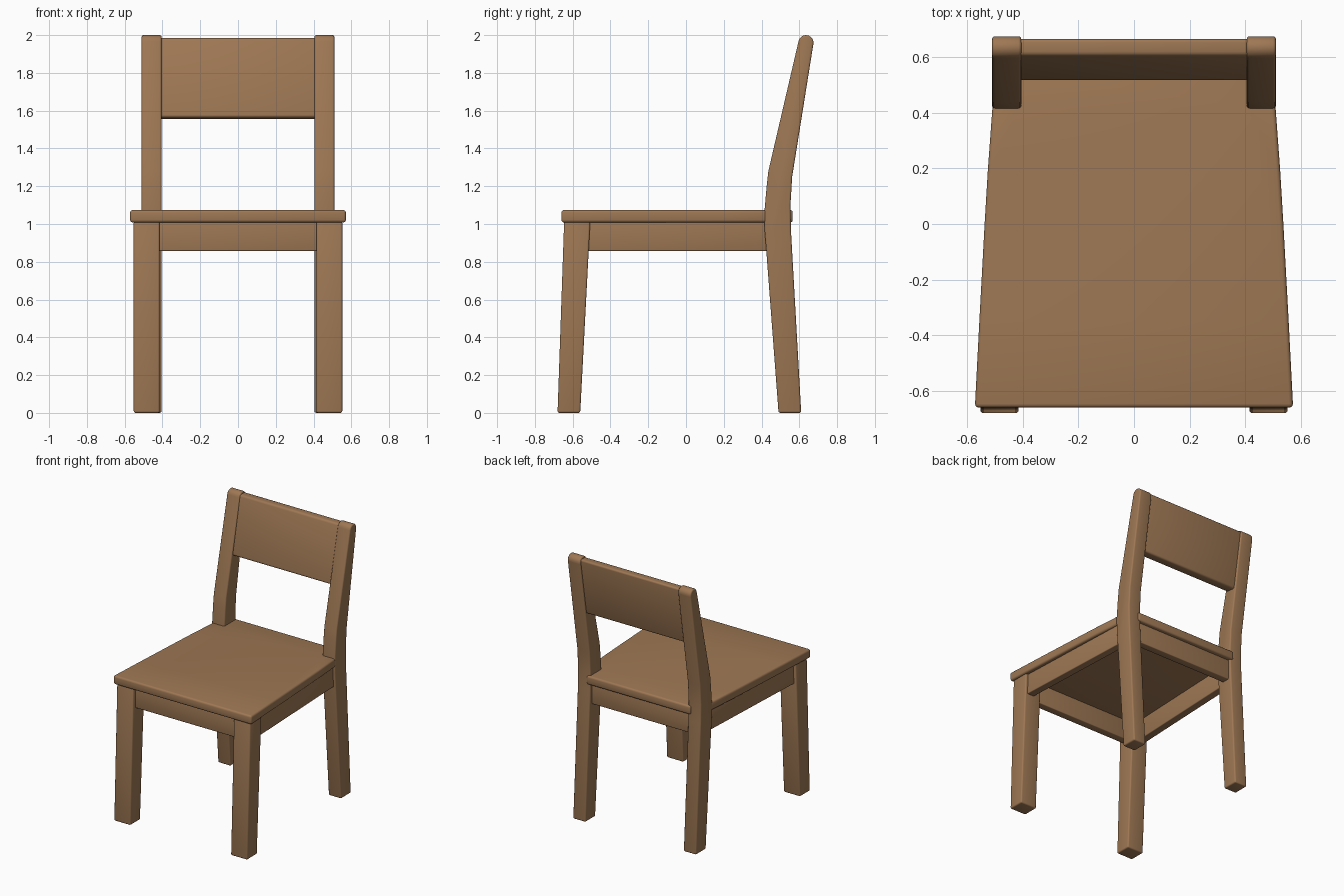
import bpy, bmesh, math

cube = bpy.data.objects.get("Cube")
if cube:
    bpy.data.objects.remove(cube, do_unlink=True)

WOOD = (0.342, 0.186, 0.088, 1.0)
wood = bpy.data.materials.new("warm_wood")
wood.use_nodes = True
wood.diffuse_color = WOOD
shader = next(n for n in wood.node_tree.nodes if n.type == 'BSDF_PRINCIPLED')
shader.inputs["Base Color"].default_value = WOOD
shader.inputs["Roughness"].default_value = 0.6


def prism(name, profile, axis, low, high, round_by=0.01):
    """Extrude a 2D profile along an axis and round its hard edges."""
    place = {'x': lambda a, b, t: (t, a, b), 'z': lambda a, b, t: (a, b, t)}[axis]
    bm = bmesh.new()
    base = bm.faces.new([bm.verts.new(place(a, b, low)) for a, b in profile])
    grown = bmesh.ops.extrude_face_region(bm, geom=[base])["geom"]
    shift = place(0, 0, high - low)
    bmesh.ops.translate(bm, vec=shift, verts=[v for v in grown if isinstance(v, bmesh.types.BMVert)])
    bmesh.ops.recalc_face_normals(bm, faces=bm.faces)
    hard = [e for e in bm.edges if e.calc_face_angle(0) > math.radians(50)]
    bmesh.ops.bevel(bm, geom=hard, offset=round_by, segments=3, profile=0.5,
                    affect='EDGES', clamp_overlap=True)
    mesh = bpy.data.meshes.new(name)
    bm.to_mesh(mesh)
    bm.free()
    mesh.materials.append(wood)
    obj = bpy.data.objects.new(name, mesh)
    bpy.context.collection.objects.link(obj)
    bpy.ops.object.select_all(action='DESELECT')
    obj.select_set(True)
    bpy.context.view_layer.objects.active = obj
    bpy.ops.object.shade_smooth_by_angle(angle=math.radians(35))
    return obj


# Seat: tapers to the back, notched around the rear posts
half = [(0.572, -0.66), (0.556, -0.35), (0.537, 0.0), (0.525, 0.2), (0.508, 0.43),
        (0.43, 0.43), (0.43, 0.565)]
outline = half + [(-x, y) for x, y in reversed(half)]
prism("seat", outline, 'z', 1.008, 1.074, 0.014)

# Rear post profile in y, z: splayed leg, bend, leaning back, round top
top_arc = [(0.635 + 0.04 * math.cos(math.radians(a)), 1.96 + 0.04 * math.sin(math.radians(a)))
           for a in range(-10, 171, 20)]
post = [(0.49, 0), (0.61, 0), (0.556, 0.96), (0.553, 1.1), (0.562, 1.25)] + top_arc + \
       [(0.436, 1.28), (0.427, 1.2), (0.414, 1.05), (0.416, 0.97), (0.425, 0.86)]
front_leg = [(-0.68, 0), (-0.56, 0), (-0.507, 1.015), (-0.645, 1.015)]
# Side rail outline in x, y
side_rail = [(0.535, -0.57), (0.492, 0.46), (0.432, 0.46), (0.475, -0.57)]

for side, s in (("left", 1), ("right", -1)):
    prism(side + "_rear_post", post, 'x', *sorted((s * 0.405, s * 0.51)))
    prism(side + "_front_leg", front_leg, 'x', *sorted((s * 0.415, s * 0.552)))
    prism(side + "_rail", [(s * x, y) for x, y in side_rail], 'z', 0.857, 1.015, 0.006)

# Front and rear rails under the seat
for name, y in (("front_rail", -0.62), ("rear_rail", 0.475)):
    prism(name, [(y, 0.857), (y + 0.06, 0.857), (y + 0.06, 1.015), (y, 1.015)],
          'x', -0.43, 0.43, 0.006)

# Backrest panel leaning with the posts
prism("backrest", [(0.515, 1.565), (0.596, 1.555), (0.667, 1.985), (0.606, 1.985)],
      'x', -0.42, 0.42, 0.014)
